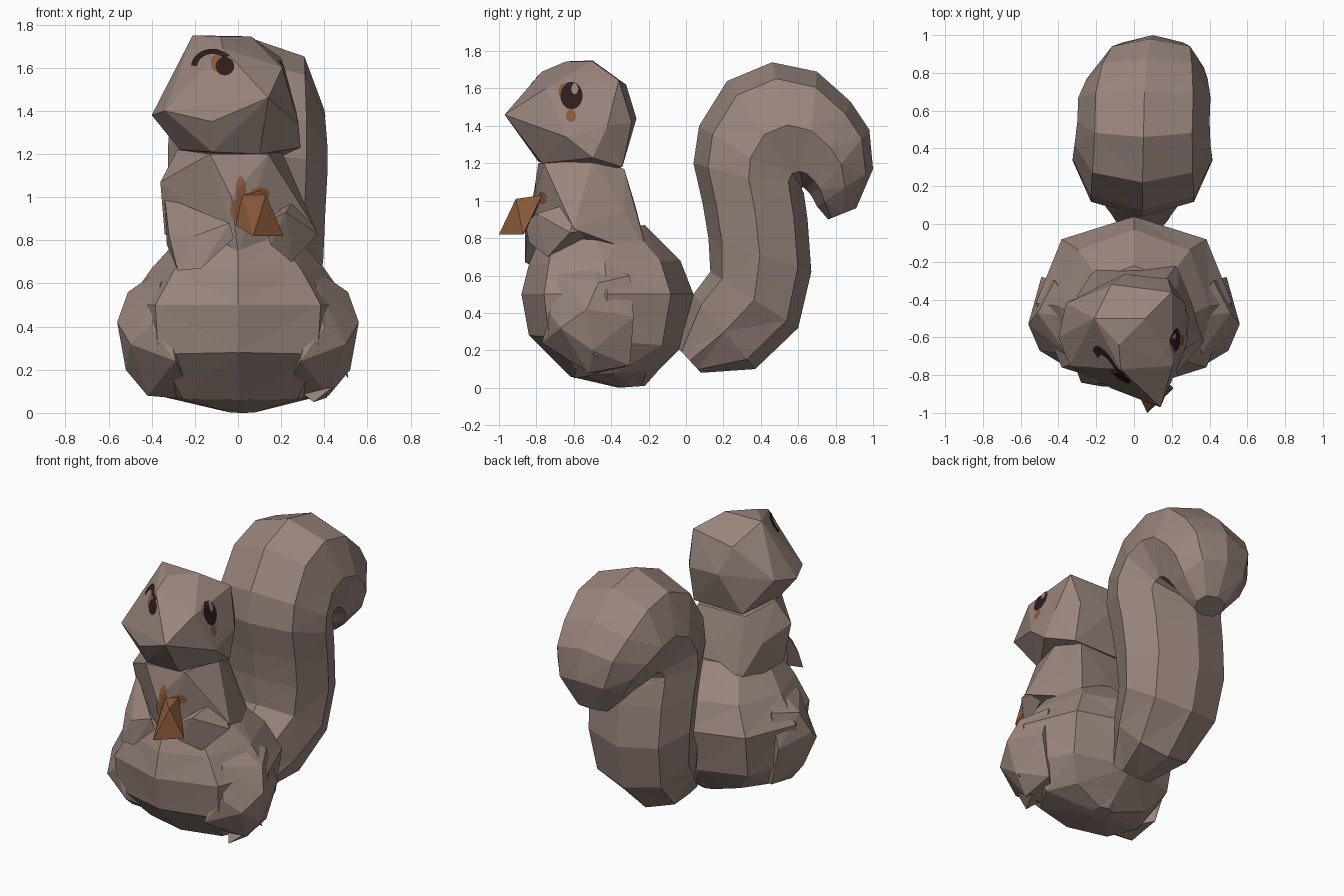
import bpy
import bmesh
from math import cos, sin, pi, radians, copysign
from mathutils import Vector
from mathutils.bvhtree import BVHTree

default_cube = bpy.data.objects.get("Cube")
if default_cube:
    bpy.data.objects.remove(default_cube, do_unlink=True)


def make_material(name, red, green, blue):
    material = bpy.data.materials.new(name)
    material.use_nodes = True
    colour = (red, green, blue, 1)
    material.diffuse_color = colour
    material.node_tree.nodes["Principled BSDF"].inputs["Base Color"].default_value = colour
    return material


fur = make_material("grey brown fur", 0.32, 0.235, 0.205)
nut_brown = make_material("nut brown", 0.26, 0.105, 0.045)
dark = make_material("dark eye", 0.028, 0.012, 0.012)


def finish(name, bm, material):
    mesh = bpy.data.meshes.new(name)
    bm.to_mesh(mesh)
    bm.free()
    mesh.materials.append(material)
    obj = bpy.data.objects.new(name, mesh)
    bpy.context.collection.objects.link(obj)
    return obj


def hull(name, points, material=fur, side=1):
    """Faceted solid around a few feature points; side=-1 mirrors it."""
    bm = bmesh.new()
    for x, y, z in points:
        bm.verts.new((x * side, y, z))
    bmesh.ops.convex_hull(bm, input=bm.verts)
    loose = [v for v in bm.verts if not v.link_faces]
    bmesh.ops.delete(bm, geom=loose, context='VERTS')
    bmesh.ops.recalc_face_normals(bm, faces=bm.faces)
    return finish(name, bm, material)


def loft(name, rings, sides=8):
    """Skin of oval rings; each is start y, z, end y, z, half width and centre x."""
    bm = bmesh.new()
    loops = []
    for y_a, z_a, y_b, z_b, width, x in rings:
        start, end = Vector((x, y_a, z_a)), Vector((x, y_b, z_b))
        middle, reach = (start + end) / 2, (start - end) / 2
        loop = []
        for i in range(sides):
            angle = 2 * pi * i / sides
            across = copysign(abs(sin(angle)) ** 0.88, sin(angle))
            along = copysign(abs(cos(angle)) ** 0.88, cos(angle))
            loop.append(bm.verts.new(middle + reach * along + Vector((width * across, 0, 0))))
        loops.append(loop)
    for low, high in zip(loops, loops[1:]):
        for i in range(sides):
            j = (i + 1) % sides
            bm.faces.new((low[i], low[j], high[j], high[i]))
    bm.faces.new(loops[0])
    bm.faces.new(loops[-1])
    bmesh.ops.triangulate(bm, faces=bm.faces, quad_method='SHORT_EDGE')
    bmesh.ops.recalc_face_normals(bm, faces=bm.faces)
    return finish(name, bm, fur)


def decal(name, target, view, centre, radii, material, lift=0.005, inner=0.0, arc=(0, 360)):
    """Thin oval or arc-shaped plate laid onto the surface of target."""
    mesh = target.data
    tree = BVHTree.FromPolygons([v.co for v in mesh.vertices],
                                [p.vertices for p in mesh.polygons])
    ray = Vector((0, 1, 0)) if view == "front" else Vector((-1, 0, 0))
    bm = bmesh.new()
    rows, columns = 4, 16
    grid = []
    for r in range(rows + 1):
        scale = inner + (1 - inner) * r / rows
        line = []
        for c in range(columns + 1):
            angle = radians(arc[0] + (arc[1] - arc[0]) * c / columns)
            u = centre[0] + radii[0] * scale * cos(angle)
            v = centre[1] + radii[1] * scale * sin(angle)
            origin = Vector((u, -3, v)) if view == "front" else Vector((3, u, v))
            hit, normal = tree.ray_cast(origin, ray)[:2]
            if hit is None:
                hit, normal = tree.find_nearest(origin)[:2]
            line.append(bm.verts.new(hit + normal * lift))
        grid.append(line)
    for r in range(rows):
        for c in range(columns):
            bm.faces.new((grid[r][c], grid[r + 1][c], grid[r + 1][c + 1], grid[r][c + 1]))
    bmesh.ops.remove_doubles(bm, verts=bm.verts, dist=0.0005)
    bmesh.ops.triangulate(bm, faces=bm.faces)
    bm.normal_update()
    for face in bm.faces:
        if face.normal.dot(ray) > 0:
            face.normal_flip()
    return finish(name, bm, material)


# Rounded lower body
loft("lower_body", [
    (-0.36, 0.0, -0.22, 0.01, 0.07, 0.02),
    (-0.62, 0.06, -0.15, 0.09, 0.36, 0.01),
    (-0.84, 0.28, -0.02, 0.22, 0.5, 0),
    (-0.88, 0.5, 0.04, 0.5, 0.52, 0),
    (-0.84, 0.66, -0.03, 0.68, 0.4, 0),
    (-0.78, 0.8, -0.22, 0.87, 0.25, 0)])

# Chest with broad shoulders and undercut sides
torso = hull("torso", [
    (-0.28, -0.55, 1.22), (0.2, -0.5, 1.22), (-0.13, -0.79, 1.2), (0.14, -0.76, 1.2),
    (-0.2, -0.34, 1.17), (0.14, -0.33, 1.17), (-0.36, -0.6, 1.07), (-0.3, -0.38, 1.0),
    (0.28, -0.55, 1.03), (0.0, -0.27, 0.97), (0.23, -0.33, 0.95), (-0.03, -0.82, 1.0),
    (-0.34, -0.55, 0.83), (0.36, -0.6, 0.85), (0.0, -0.8, 0.74), (0.24, -0.2, 0.7),
    (-0.2, -0.22, 0.72)])

# Haunches, mirrored, and the one showing toe and tuft
haunch = [(0.56, -0.53, 0.42), (0.51, -0.47, 0.56), (0.4, -0.73, 0.4),
          (0.36, -0.68, 0.6), (0.29, -0.77, 0.24), (0.52, -0.5, 0.2),
          (0.42, -0.52, 0.08), (0.49, -0.28, 0.38), (0.28, -0.5, 0.72),
          (0.5, -0.67, 0.32), (0.2, -0.5, 0.06), (0.42, -0.3, 0.12), (0.42, -0.3, 0.6)]
for label, side in (("left", 1), ("right", -1)):
    hull(label + "_haunch", haunch, side=side)
hull("left_toe", [(0.35, -0.6, 0.05), (0.41, -0.47, 0.07), (0.3, -0.53, 0.09),
                  (0.44, -0.58, 0.12)])
hull("left_thigh_tuft", [(0.5, -0.62, 0.3), (0.49, -0.5, 0.25),
                         (0.51, -0.47, 0.16), (0.47, -0.55, 0.22)])

# Arms holding the nut
hull("right_arm", [(-0.34, -0.58, 1.0), (-0.33, -0.6, 0.78), (-0.28, -0.84, 0.66),
                   (-0.17, -0.86, 0.67), (-0.2, -0.84, 0.82), (-0.04, -0.86, 0.88),
                   (-0.02, -0.85, 0.81), (-0.32, -0.73, 0.82)])
hull("left_arm", [(0.27, -0.58, 1.0), (0.37, -0.62, 0.83), (0.25, -0.74, 0.7),
                  (0.12, -0.86, 0.88), (0.15, -0.84, 0.78), (0.22, -0.8, 0.93),
                  (0.3, -0.45, 0.85)])
hull("nut", [(0.07, -1.0, 0.82), (0.21, -0.87, 0.82), (0.13, -0.91, 1.01),
             (0.02, -0.8, 1.01), (-0.01, -0.83, 0.87), (0.1, -0.77, 1.03)], nut_brown)
decal("nut_stain_upper", torso, "front", (0.012, 1.03), (0.025, 0.065), nut_brown)
decal("nut_stain_lower", torso, "front", (-0.01, 0.94), (0.022, 0.05), nut_brown)
decal("nut_stain_side", torso, "front", (0.1, 1.015), (0.045, 0.03), nut_brown)

# Head turned towards its left, with a pointed muzzle
head = hull("head", [
    (0.14, -0.97, 1.46), (-0.07, -0.77, 1.69), (-0.21, -0.5, 1.75),
    (0.06, -0.5, 1.745), (-0.08, -0.64, 1.745), (0.2, -0.36, 1.645),
    (0.205, -0.75, 1.6), (-0.12, -0.32, 1.62), (-0.4, -0.6, 1.38),
    (-0.34, -0.75, 1.4), (-0.12, -0.87, 1.35), (0.28, -0.64, 1.34),
    (0.29, -0.5, 1.23), (0.27, -0.42, 1.4), (-0.05, -0.265, 1.44),
    (-0.36, -0.42, 1.42), (0.18, -0.29, 1.42), (-0.27, -0.6, 1.22),
    (-0.12, -0.79, 1.21), (0.1, -0.77, 1.2), (0.05, -0.52, 1.155),
    (0.18, -0.34, 1.18), (-0.18, -0.34, 1.18)])

# Painted eyes and brows
decal("right_eye_rim", head, "front", (-0.08, 1.62), (0.045, 0.045), nut_brown, 0.003)
decal("right_eye", head, "front", (-0.058, 1.605), (0.043, 0.043), dark, 0.006)
decal("right_brow", head, "front", (-0.115, 1.6), (0.1, 0.085), dark, 0.004,
      inner=0.72, arc=(40, 175))
decal("left_eye_rim", head, "side", (-0.652, 1.585), (0.03, 0.04), nut_brown, 0.003)
decal("left_eye_stain", head, "side", (-0.615, 1.455), (0.027, 0.035), nut_brown, 0.003)
decal("left_eye", head, "side", (-0.612, 1.56), (0.06, 0.072), dark, 0.005)
decal("left_eye_glint", head, "side", (-0.595, 1.595), (0.018, 0.028), fur, 0.008)

# Big tail rising behind the back, curling over and leaning left at the tip
loft("tail", [
    (-0.04, 0.21, 0.08, 0.08, 0.14, 0.04),
    (0.04, 0.5, 0.37, 0.1, 0.25, 0.04),
    (0.13, 0.62, 0.6, 0.32, 0.32, 0.045),
    (0.12, 0.8, 0.67, 0.62, 0.35, 0.045),
    (0.09, 0.98, 0.65, 0.9, 0.36, 0.045),
    (0.04, 1.2, 0.63, 1.04, 0.37, 0.045),
    (0.07, 1.4, 0.62, 1.06, 0.37, 0.045),
    (0.22, 1.64, 0.62, 1.07, 0.36, 0.045),
    (0.46, 1.74, 0.63, 1.07, 0.35, 0.05),
    (0.7, 1.69, 0.64, 1.06, 0.35, 0.055),
    (0.88, 1.53, 0.66, 1.04, 0.32, 0.07),
    (0.98, 1.38, 0.68, 1.01, 0.28, 0.09),
    (1.0, 1.17, 0.7, 0.97, 0.22, 0.1),
    (0.91, 0.96, 0.76, 0.9, 0.1, 0.1)])
